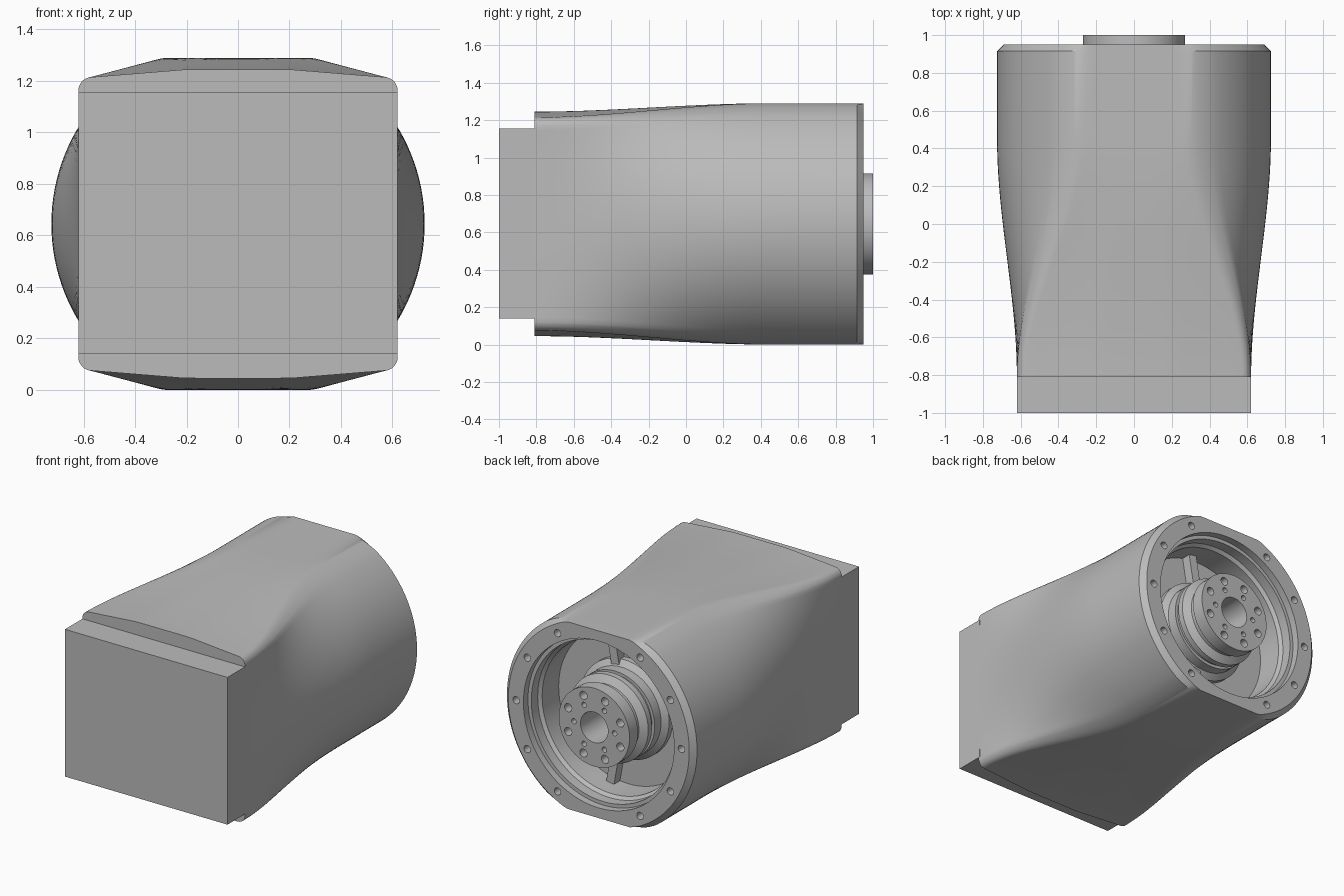
import bpy, bmesh, math
from mathutils import Matrix

cube = bpy.data.objects.get("Cube")
if cube:
    bpy.data.objects.remove(cube, do_unlink=True)

MID = 0.645          # height of the long axis
RADIUS = 0.725       # rear barrel radius

grey = bpy.data.materials.new("housing_grey")
grey.use_nodes = True
grey.diffuse_color = (0.5, 0.5, 0.5, 1)
grey.node_tree.nodes["Principled BSDF"].inputs["Base Color"].default_value = (0.5, 0.5, 0.5, 1)


def skin(bm, rings):
    """Bridge equal rings of points into a capped solid."""
    loops = [[bm.verts.new(p) for p in ring] for ring in rings]
    n = len(loops[0])
    for a, b in zip(loops, loops[1:]):
        for i in range(n):
            j = (i + 1) % n
            bm.faces.new((a[i], a[j], b[j], b[i]))
    bm.faces.new(loops[0])
    bm.faces.new(loops[-1])


def lathe(bm, profile, x=0, z=MID, seg=64):
    """Turn (radius, y) pairs around an axis along y."""
    turn = [2 * math.pi * i / seg for i in range(seg)]
    skin(bm, [[(x + r * math.cos(a), y, z + r * math.sin(a)) for a in turn]
              for r, y in profile])


def finish(name, bm):
    bmesh.ops.recalc_face_normals(bm, faces=bm.faces)
    mesh = bpy.data.meshes.new(name)
    bm.to_mesh(mesh)
    bm.free()
    mesh.materials.append(grey)
    obj = bpy.data.objects.new(name, mesh)
    bpy.context.collection.objects.link(obj)
    return obj


def activate(obj):
    bpy.ops.object.select_all(action='DESELECT')
    obj.select_set(True)
    bpy.context.view_layer.objects.active = obj


def cut(obj, bm):
    tool = finish("cutter", bm)
    tool.hide_render = True
    mod = obj.modifiers.new("cut", 'BOOLEAN')
    mod.operation, mod.solver, mod.object = 'DIFFERENCE', 'EXACT', tool
    activate(obj)
    bpy.ops.object.modifier_apply(modifier=mod.name)
    bpy.data.objects.remove(tool, do_unlink=True)


def smooth(obj):
    activate(obj)
    bpy.ops.object.shade_smooth_by_angle(angle=math.radians(28))


def hole_circle(bm, angles, ring, r, y0, y1):
    for deg in angles:
        a = math.radians(deg)
        lathe(bm, [(r, y0), (r, y1)], ring * math.cos(a), MID + ring * math.sin(a), 16)


def bezier(a, c, b, t):
    return tuple(p * (1 - t) ** 2 + 2 * q * t * (1 - t) + r * t * t for p, q, r in zip(a, c, b))


def section(blend):
    """Cross-section blended from boxy front (0) to flat-topped circle (1)."""
    front, back = [], []
    for i in range(8):                                    # top panel
        x = 0.57 * i / 8
        front.append((x, 0.6 - 0.03 * max(0, (x - 0.2) / 0.37)))
        back.append((0.27 * i / 8, MID))
    for i in range(8):                                    # rounded corner
        front.append(bezier((0.57, 0.57), (0.61, 0.567), (0.62, 0.525), i / 8))
        back.append(bezier((0.27, MID), (0.331, MID), (0.42, 0.591), i / 8))
    start = math.atan2(0.591, 0.42)
    for i in range(21):                                   # side panel
        s = 1 - i / 20
        front.append((0.62, 0.525 * s))
        back.append((RADIUS * math.cos(start * s), RADIUS * math.sin(start * s)))
    q = [tuple(f + (b - f) * blend for f, b in zip(p, r)) for p, r in zip(front, back)]
    half = q + [(x, -z) for x, z in q[-2::-1]]
    return half + [(-x, z) for x, z in half[-2:0:-1]]


def ring_at(y, pts):
    return [(x, y, MID + z) for x, z in pts]


# Housing: loft from boxy front to barrel, with a turned chamfer at the rear
rings = []
for i in range(25):
    t = i / 24
    rings.append(ring_at(-0.81 + 1.26 * t, section(t * t * (3 - 2 * t))))
barrel = section(1)
rings.append(ring_at(0.915, barrel))
chamfer = []
for x, z in barrel:
    k = min(1, 0.69 / math.hypot(x, z))
    chamfer.append((x * k, z * k))
rings.append(ring_at(0.95, chamfer))
bm = bmesh.new()
skin(bm, rings)
housing = finish("housing", bm)

# Stepped rear cavity and rim bolt holes
bm = bmesh.new()
lathe(bm, [(0.575, 1.1), (0.575, 0.9), (0.55, 0.9), (0.55, 0.83),
           (0.53, 0.81), (0.53, 0.63)], seg=96)
cut(housing, bm)
bm = bmesh.new()
hole_circle(bm, [a for a in range(0, 360, 30) if a % 180 != 90], 0.63, 0.025, 0.88, 1.1)
cut(housing, bm)
smooth(housing)

# Front block
bm = bmesh.new()
bmesh.ops.create_cube(bm, size=1, matrix=Matrix.Translation((0, -0.9, 0.6475))
                      @ Matrix.Diagonal((1.24, 0.2, 1.015, 1)))
finish("front_block", bm)

# Output hub with stepped collars, centre bore and two bolt circles
bm = bmesh.new()
lathe(bm, [(0.34, 0.6), (0.34, 0.67), (0.3, 0.7), (0.3, 0.77), (0.28, 0.77),
           (0.28, 0.8), (0.3, 0.8), (0.3, 0.84), (0.25, 0.87), (0.25, 0.91),
           (0.27, 0.91), (0.27, 1)])
hub = finish("output_hub", bm)
bm = bmesh.new()
lathe(bm, [(0.105, 0.7), (0.105, 1.1)], seg=40)
hole_circle(bm, [22.5 + 45 * i for i in range(8)], 0.215, 0.028, 0.94, 1.1)
hole_circle(bm, [60 * i for i in range(6)], 0.155, 0.018, 0.94, 1.1)
cut(hub, bm)
smooth(hub)

# Radial ribs on the cavity floor
for side, name in ((1, "upper_rib"), (-1, "lower_rib")):
    bm = bmesh.new()
    place = (Matrix.Translation((0, 0.65, MID))
             @ Matrix.Rotation(math.radians(-80 * side), 4, 'Y')
             @ Matrix.Translation((0.43, 0, 0))
             @ Matrix.Diagonal((0.24, 0.09, 0.06, 1)))
    bmesh.ops.create_cube(bm, size=1, matrix=place)
    finish(name, bm)
